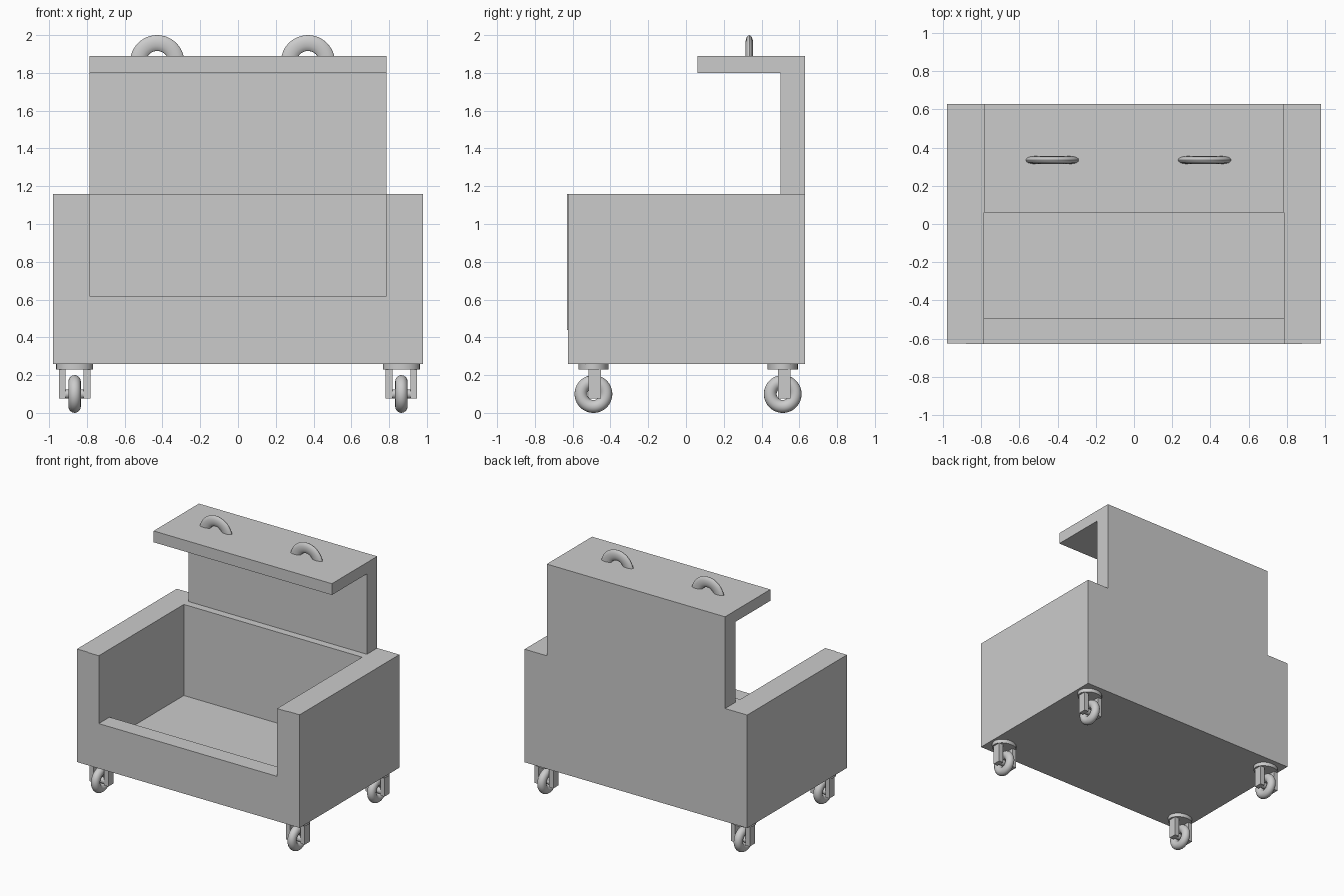
import bpy, bmesh
from math import pi
from mathutils import Matrix

if "Cube" in bpy.data.objects:
    bpy.data.objects.remove(bpy.data.objects["Cube"])


def finish(name, bm, smooth=False):
    bmesh.ops.recalc_face_normals(bm, faces=bm.faces[:])
    mesh = bpy.data.meshes.new(name)
    bm.to_mesh(mesh)
    bm.free()
    ob = bpy.data.objects.new(name, mesh)
    bpy.context.collection.objects.link(ob)
    if smooth:
        bpy.ops.object.select_all(action='DESELECT')
        ob.select_set(True)
        bpy.context.view_layer.objects.active = ob
        bpy.ops.object.shade_smooth_by_angle()
    return ob


def prism(name, outline, axis, a, b):
    """Extrude a 2D outline along x (outline = y,z) or y (outline = x,z)."""
    bm = bmesh.new()
    place = (lambda u, v: (a, u, v)) if axis == 'x' else (lambda u, v: (u, a, v))
    face = bm.faces.new([bm.verts.new(place(u, v)) for u, v in outline])
    new = bmesh.ops.extrude_face_region(bm, geom=[face])['geom']
    shift = (b - a, 0, 0) if axis == 'x' else (0, b - a, 0)
    bmesh.ops.translate(bm, vec=shift, verts=[g for g in new if isinstance(g, bmesh.types.BMVert)])
    return finish(name, bm)


def box(name, x0, x1, y0, y1, z0, z1):
    return prism(name, [(x0, z0), (x1, z0), (x1, z1), (x0, z1)], 'y', y0, y1)


def torus(name, centre, major, radial, depth, axis):
    """Ring whose tube is an ellipse: radial half-size by depth along the axis."""
    curve_z = Matrix.Rotation(pi / 2, 4, 'Y' if axis == 'x' else 'X')
    bpy.ops.mesh.primitive_torus_add(major_radius=major, minor_radius=radial,
                                     major_segments=48, minor_segments=16)
    ob = bpy.context.object
    ob.name = name
    ob.data.transform(Matrix.Translation(centre) @ curve_z
                      @ Matrix.Diagonal((1, 1, depth / radial, 1)))
    bpy.ops.object.shade_smooth_by_angle()
    return ob


def cylinder(name, centre, radius, depth, scale=(1, 1, 1), rot=Matrix()):
    bm = bmesh.new()
    bmesh.ops.create_cone(bm, cap_ends=True, segments=32, radius1=radius, radius2=radius, depth=depth,
                          matrix=Matrix.Translation(centre) @ rot @ Matrix.Diagonal((*scale, 1)))
    return finish(name, bm, True)


W, IN, LOW, RIM = 0.98, 0.785, 0.26, 1.16

# Open box: base, lip, and back with overhanging shelf as one side profile
prism("base_back_and_shelf",
      [(-0.625, LOW), (0.63, LOW), (0.63, 1.89), (0.06, 1.89), (0.06, 1.80), (0.50, 1.80),
       (0.50, RIM), (0.44, RIM), (0.44, 0.435), (-0.495, 0.435), (-0.495, 0.62), (-0.625, 0.62)],
      'x', -IN, IN)
for s, side in ((-1, "left"), (1, "right")):
    box(side + "_arm", min(s * IN, s * W), max(s * IN, s * W), -0.625, 0.63, LOW, RIM)

# Slightly raised front facing
prism("front_facing",
      [(-0.88, 0.44), (0.88, 0.44), (0.88, RIM), (IN, RIM), (IN, 0.62), (-IN, 0.62), (-IN, RIM), (-0.88, RIM)],
      'y', -0.63, -0.625)

# Half-ring handles on the shelf, cut off at the shelf surface
for x, side in ((-0.428, "left"), (0.37, "right")):
    handle = torus(side + "_handle", (x, 0.335, 1.857), 0.101, 0.042, 0.02, 'y')
    bm = bmesh.new()
    bm.from_mesh(handle.data)
    bmesh.ops.bisect_plane(bm, geom=bm.verts[:] + bm.edges[:] + bm.faces[:],
                           plane_co=(0, 0, 1.885), plane_no=(0, 0, 1), clear_inner=True)
    bm.to_mesh(handle.data)
    bm.free()

# Casters: plate, fork, axle, wheel
for y, end in ((-0.49, "front"), (0.512, "back")):
    for x, side in ((-0.865, "left"), (0.865, "right")):
        n = f"{end}_{side}_caster_"
        cylinder(n + "plate", (x, y, 0.245), 0.08, 0.03, (1.22, 1, 1))
        for s, leg in ((-1, "outer"), (1, "inner")):
            cx = x + s * 0.065
            box(n + leg + "_fork", cx - 0.018, cx + 0.018, y - 0.025, y + 0.04, 0.075, 0.235)
        cylinder(n + "axle", (x, y, 0.1), 0.024, 0.13, rot=Matrix.Rotation(pi / 2, 4, 'Y'))
        torus(n + "wheel", (x, y, 0.1), 0.066, 0.034, 0.033, 'x')
